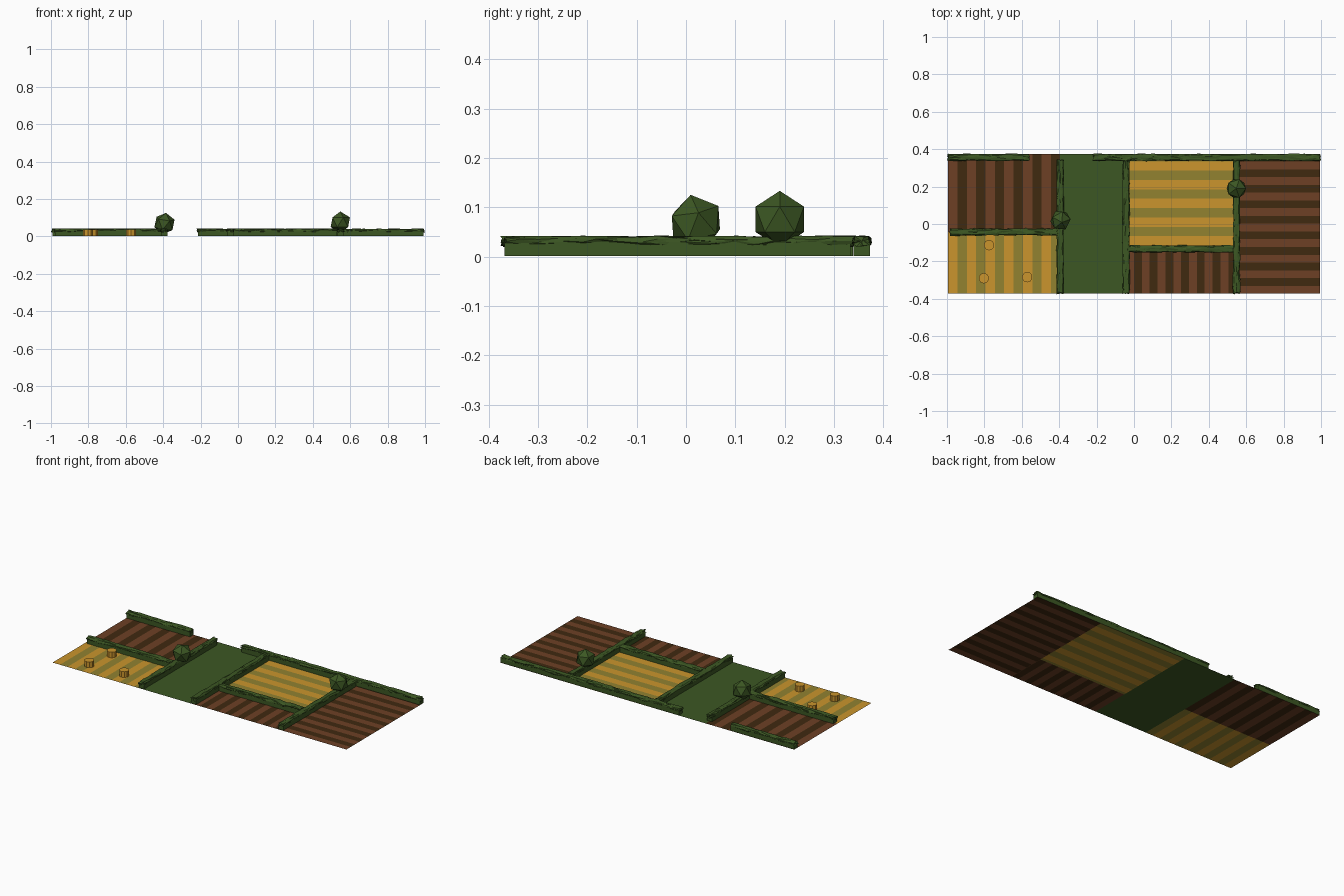
import bpy, bmesh, math, random
from mathutils import Vector

random.seed(4)
if "Cube" in bpy.data.objects:
    bpy.data.objects.remove(bpy.data.objects["Cube"])


def material(name, rgb):
    # sRGB 0-255 to linear
    lin = [((c / 255 + 0.055) / 1.055) ** 2.4 for c in rgb] + [1]
    m = bpy.data.materials.new(name)
    m.use_nodes = True
    m.diffuse_color = lin
    m.node_tree.nodes["Principled BSDF"].inputs["Base Color"].default_value = lin
    return m


GREEN = material("leaf green", (60, 87, 35))
BROWN = material("soil brown", (109, 64, 37))
DARK = material("furrow dark brown", (64, 41, 16))
GOLD = material("wheat gold", (203, 149, 45))
OLIVE = material("crop olive", (146, 130, 48))


def finish(name, bm, mats):
    me = bpy.data.meshes.new(name)
    bm.to_mesh(me)
    bm.free()
    for m in mats:
        me.materials.append(m)
    ob = bpy.data.objects.new(name, me)
    bpy.context.collection.objects.link(ob)
    return ob


def field(name, x0, x1, y0, y1, mats, axis=0, start=0.0, width=10.0):
    """Flat field cut into alternating strips across the given axis."""
    lo, hi = ((x0, x1), (y0, y1))[axis]
    cuts = [start + k * width for k in range(-20, 30)]
    cuts = [lo] + [c for c in cuts if lo + 1e-4 < c < hi - 1e-4] + [hi]
    bm = bmesh.new()
    rows = []
    for c in cuts:
        ends = ((c, y0), (c, y1)) if axis == 0 else ((x1, c), (x0, c))
        rows.append([bm.verts.new((*p, 0)) for p in ends])
    for i, (a, b) in enumerate(zip(rows, rows[1:])):
        f = bm.faces.new((a[0], b[0], b[1], a[1]))
        middle = (cuts[i] + cuts[i + 1]) / 2
        f.material_index = math.floor((middle - start) / width) % len(mats)
    bmesh.ops.recalc_face_normals(bm, faces=bm.faces)
    for f in bm.faces:
        if f.normal.z < 0:
            f.normal_flip()
    return finish(name, bm, mats)


def hedge(name, a, b):
    """Plain low wall with a crumpled leafy crown, running from a to b."""
    a, b = Vector((*a, 0)), Vector((*b, 0))
    along = (b - a).normalized()
    side = Vector((-along.y, along.x, 0))
    length = (b - a).length
    bm = bmesh.new()

    def loft(sections):
        rings = [[bm.verts.new(p) for p in s] for s in sections]
        n = len(rings[0])
        for r, s in zip(rings, rings[1:]):
            for i in range(n):
                j = (i + 1) % n
                bm.faces.new((r[i], r[j], s[j], s[i]))
        for r in (rings[0], rings[-1]):
            hub = bm.verts.new(sum((v.co for v in r), Vector()) / n)
            for i in range(n):
                bm.faces.new((r[i], r[(i + 1) % n], hub))

    def section(t, shape, rough=0.0):
        def j():
            return random.uniform(-rough, rough)
        return [a + along * (t + 2 * j()) + side * (u + j())
                + Vector((0, 0, z + 0.6 * j())) for u, z in shape]

    wall = [(-0.017, 0.001), (0.017, 0.001), (0.017, 0.03), (-0.017, 0.03)]
    loft([section(t, wall) for t in (0.002, length - 0.002)])
    # rounded-square crown outline
    crown = []
    for k in range(14):
        q = math.tau * k / 14
        c, s = math.cos(q), math.sin(q)
        m = max(abs(c), abs(s)) ** 0.8
        crown.append((0.0175 * c / m, 0.031 + 0.0095 * s / m))
    n = max(4, round(length / 0.04))
    loft([section(length * i / n, crown, 0.0035) for i in range(n + 1)])
    bmesh.ops.triangulate(bm, faces=bm.faces)
    bmesh.ops.recalc_face_normals(bm, faces=bm.faces)
    return finish(name, bm, [GREEN])


# Ground sheets
L, R, F, B = -0.994, 0.994, -0.372, 0.374
WEST, LANE, EAST = -0.395, -0.042, 0.548
SOIL, CROP = [BROWN, DARK], [GOLD, OLIVE]
field("grass_lane", WEST, LANE, F, B, [GREEN])
field("ploughed_field_west", L, WEST, -0.043, B, SOIL, 0, L, 0.05)
field("wheat_field_west", L, WEST, F, -0.043, CROP, 0, L, 0.05)
field("wheat_field_middle", LANE, EAST, -0.133, B, CROP, 1, -0.115, 0.05)
field("ploughed_field_middle", LANE, EAST, F, -0.133, SOIL, 0, -0.042, 0.042)
field("ploughed_field_east", EAST, R, F, B, SOIL, 1, F, 0.0415)

# Hedges
hedge("hedge_back_west", (-0.995, 0.356), (-0.56, 0.356))
hedge("hedge_back_east", (-0.215, 0.356), (0.995, 0.356))
hedge("hedge_lane_west", (WEST, -0.37), (WEST, 0.34))
hedge("hedge_lane_east", (LANE, -0.37), (LANE, 0.335))
hedge("hedge_east", (EAST, -0.37), (EAST, 0.335))
hedge("hedge_cross_west", (-0.98, -0.043), (-0.41, -0.043))
hedge("hedge_cross_middle", (-0.025, -0.133), (0.53, -0.133))

# Round bushes on the hedges
for name, place, tilt in (("bush_west", (-0.393, 0.02, 0.069), (0.21, 0.1, 0.2)),
                          ("bush_east", (0.547, 0.19, 0.0755), (0, 0, 0))):
    bm = bmesh.new()
    bmesh.ops.create_icosphere(bm, subdivisions=1, radius=0.0576)
    bush = finish(name, bm, [GREEN])
    bush.location, bush.rotation_euler = place, tilt

# Hay bales
for i, (x, y) in enumerate(((-0.775, -0.113), (-0.803, -0.29), (-0.571, -0.284))):
    bm = bmesh.new()
    bmesh.ops.create_cone(bm, cap_ends=True, segments=10, radius1=0.028,
                          radius2=0.028, depth=0.035)
    bale = finish(f"hay_bale_{i + 1}", bm, [GOLD])
    bale.location = (x, y, 0.0185)
